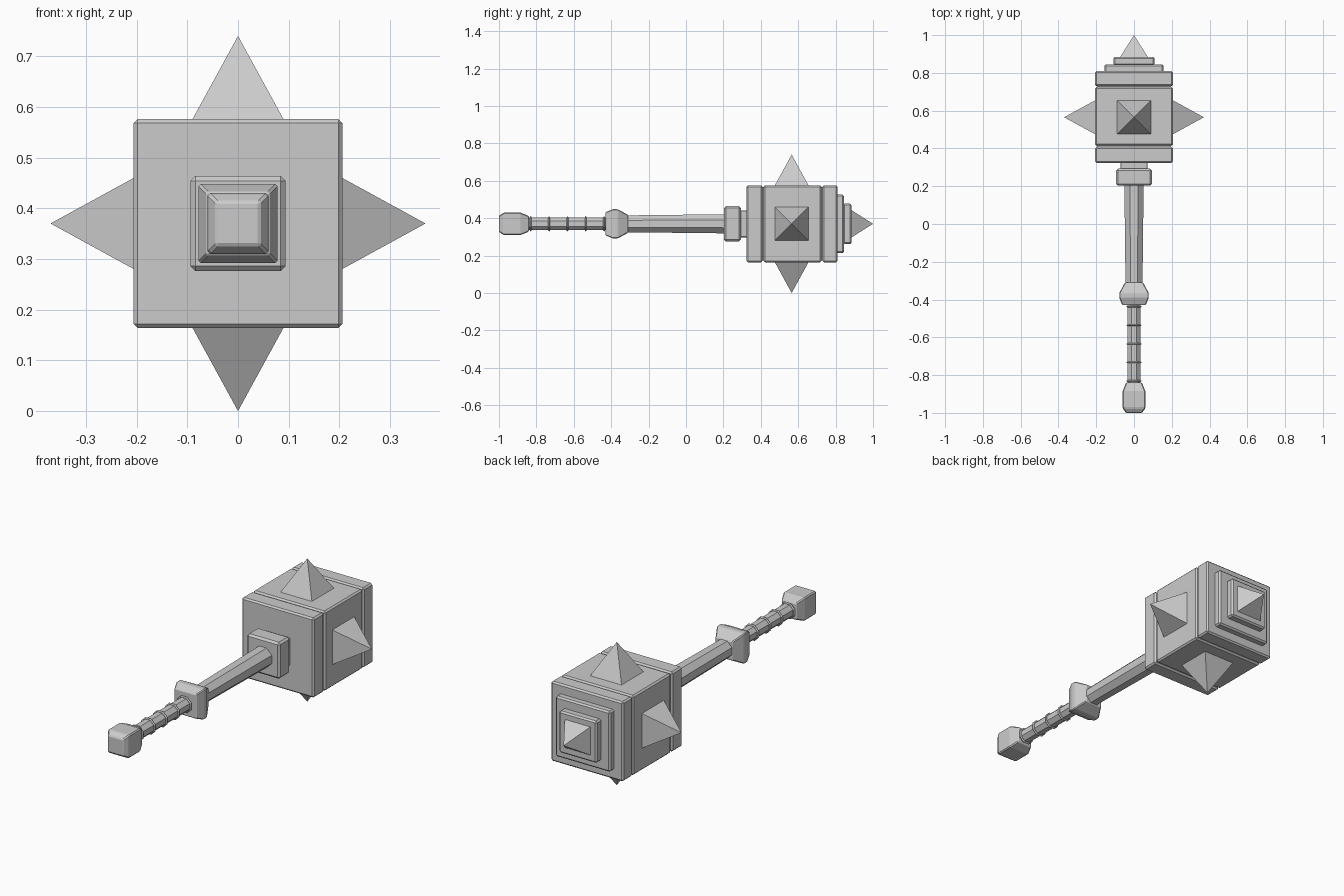
import bpy, bmesh, math
from mathutils import Vector, Matrix

cube = bpy.data.objects.get("Cube")
if cube:
    bpy.data.objects.remove(cube)

steel = bpy.data.materials.new("grey steel")
steel.use_nodes = True
GREY = (0.6, 0.6, 0.6, 1)
steel.diffuse_color = GREY
steel.node_tree.nodes["Principled BSDF"].inputs["Base Color"].default_value = GREY

MID = 0.37          # height of the weapon's axis
HEAD_Y = 0.565      # centre of the head along the axis


def loft(name, profile, sides=4, bevel=0.0, matrix=None):
    """Stack regular rings along +y; profile holds (y, half width across flats)."""
    bm = bmesh.new()
    rings = []
    for y, half in profile:
        if half == 0:
            rings.append([bm.verts.new((0, y, 0))])
            continue
        r = half / math.cos(math.pi / sides)
        angles = [(i + 0.5) * math.tau / sides for i in range(sides)]
        rings.append([bm.verts.new((r * math.cos(a), y, r * math.sin(a))) for a in angles])
    for a, b in zip(rings, rings[1:]):
        for i in range(sides):
            j = (i + 1) % sides
            if len(b) == 1:
                bm.faces.new((a[i], a[j], b[0]))
            else:
                bm.faces.new((a[i], a[j], b[j], b[i]))
    for ring in (rings[0], rings[-1]):
        if len(ring) > 1:
            bm.faces.new(ring)
    bmesh.ops.recalc_face_normals(bm, faces=bm.faces)
    mesh = bpy.data.meshes.new(name)
    bm.to_mesh(mesh)
    bm.free()
    mesh.transform(matrix or Matrix.Translation((0, 0, MID)))
    mesh.materials.append(steel)
    obj = bpy.data.objects.new(name, mesh)
    bpy.context.collection.objects.link(obj)
    if bevel:
        mod = obj.modifiers.new("Chamfer", "BEVEL")
        mod.width = bevel
        mod.segments = 1
        mod.limit_method = "ANGLE"
        mod.angle_limit = math.radians(25)
    return obj


def block(name, y0, y1, half, bevel=0.008):
    return loft(name, [(y0, half), (y1, half)], bevel=bevel)


# Head: three slabs around a slightly smaller core
block("head_core", 0.33, 0.80, 0.196, 0)
block("head_front_slab", 0.323, 0.408, 0.206)
block("head_middle_slab", 0.415, 0.725, 0.206)
block("head_back_slab", 0.73, 0.81, 0.206)

# Stepped plates and end spike
block("back_plate_large", 0.80, 0.845, 0.156)
block("back_plate_small", 0.84, 0.885, 0.108)
loft("back_spike", [(0.88, 0.076), (1.0, 0)])

# Four side spikes
for i, side in enumerate(("left", "top", "right", "bottom")):
    turn = Matrix.Rotation(-i * math.pi / 2, 4, "Y") @ Matrix.Rotation(-math.pi / 2, 4, "Z")
    place = Matrix.Translation((0, HEAD_Y, MID)) @ turn
    loft(side + "_spike", [(0.20, 0.093), (0.37, 0)], matrix=place)

# Collar and neck
block("neck", 0.28, 0.33, 0.072, 0.004)
block("collar", 0.203, 0.293, 0.094, 0.01)

# Shaft, guard and grip
loft("shaft", [(-0.32, 0.045), (0.21, 0.051)], sides=8)
loft("guard", [(-0.43, 0.062), (-0.39, 0.078), (-0.365, 0.078), (-0.31, 0.048)], bevel=0.004)
loft("grip", [(-0.85, 0.034), (-0.42, 0.034)], sides=8)
for i in range(5):
    y = -0.83 + i * 0.098
    loft(f"grip_ring_{i + 1}", [(y - 0.005, 0.036), (y, 0.041), (y + 0.005, 0.036)], sides=8)

# Pommel
loft("pommel", [(-1.0, 0.043), (-0.975, 0.06), (-0.885, 0.06), (-0.84, 0.042)], bevel=0.005)
